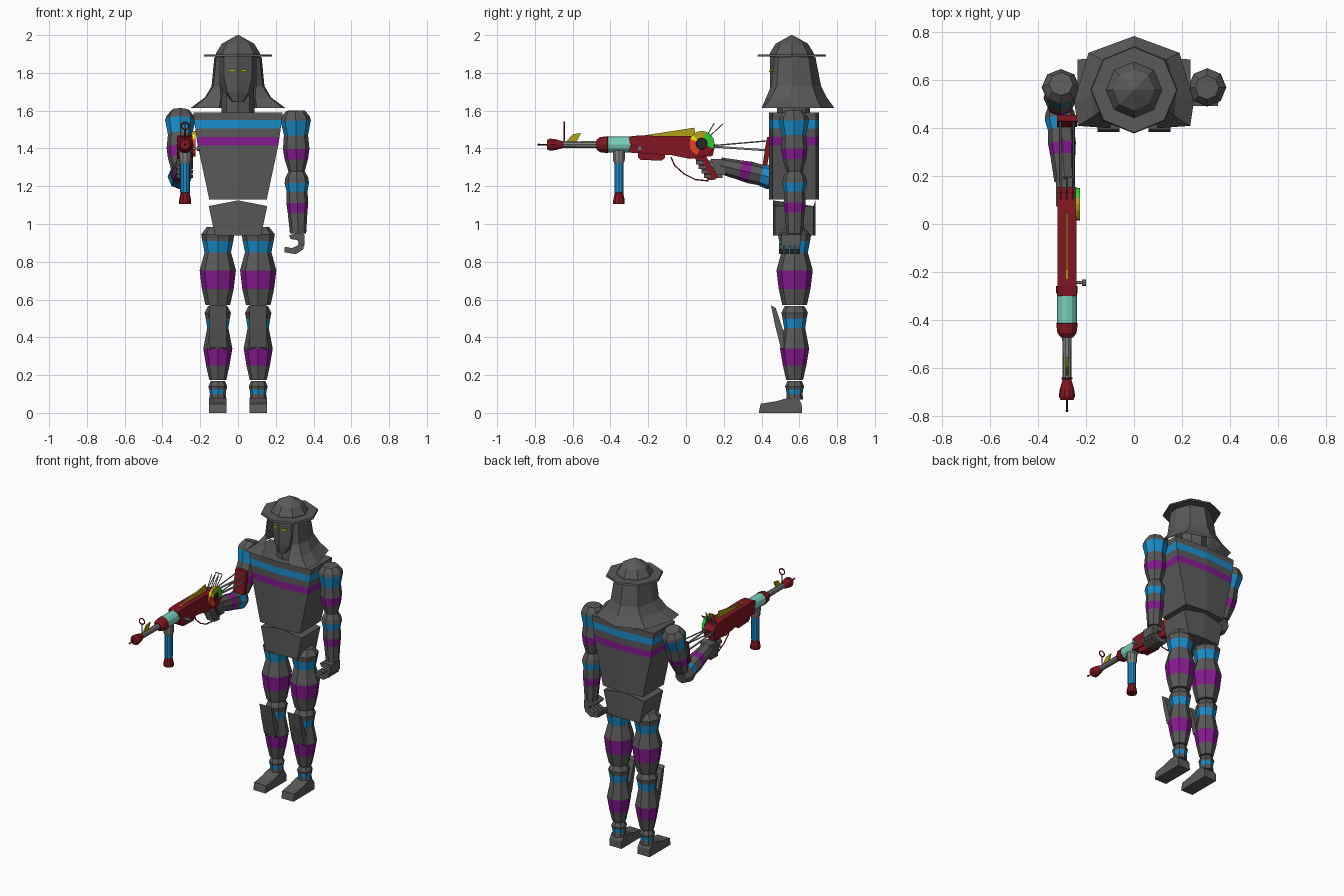
import bpy, math
from mathutils import Vector

if "Cube" in bpy.data.objects:
    bpy.data.objects.remove(bpy.data.objects["Cube"])

COL = {'g': (.10, .10, .10), 'd': (.02, .02, .02), 'b': (.01, .27, .6), 'p': (.24, .01, .28),
       'r': (.22, .008, .015), 'c': (.18, .62, .5), 'y': (.45, .36, .01), 'e': (.9, .8, 0),
       'n': (.02, .6, .03), 'm': (.22, .22, .22), 'o': (.8, .05, .02)}
MAT = {}
for k, c in COL.items():
    MAT[k] = bpy.data.materials.new('paint_' + k)
    MAT[k].diffuse_color = (*c, 1)


def loft(name, rings, cols, closed=True, cap=True):
    """Skin a list of point rings; one colour letter per band."""
    n, verts, faces, idx = len(rings[0]), [], [], []
    letters = sorted(set(cols))
    for r in rings:
        verts += [tuple(p) for p in r]
    for i in range(len(rings) - 1):
        for j in range(n if closed else n - 1):
            k = (j + 1) % n
            faces.append((i * n + j, i * n + k, (i + 1) * n + k, (i + 1) * n + j))
            idx.append(letters.index(cols[i]))
    if cap:
        faces += [tuple(range(n))[::-1], tuple(range(len(verts) - n, len(verts)))]
        idx += [letters.index(cols[0]), letters.index(cols[-1])]
    me = bpy.data.meshes.new(name)
    me.from_pydata(verts, [], faces)
    for c in letters:
        me.materials.append(MAT[c])
    me.polygons.foreach_set('material_index', idx)
    ob = bpy.data.objects.new(name, me)
    bpy.context.collection.objects.link(ob)
    bpy.context.view_layer.objects.active = ob
    bpy.ops.object.mode_set(mode='EDIT')
    bpy.ops.mesh.select_all(action='SELECT')
    bpy.ops.mesh.normals_make_consistent(inside=False)
    bpy.ops.object.mode_set(mode='OBJECT')
    return ob


def limb(name, a, b, stations, cols, n=8):
    """Faceted tube from a to b; stations are (fraction, radius)."""
    a, b = Vector(a), Vector(b)
    d = (b - a).normalized()
    u = Vector((1, 0, 0))
    u = (u - d * u.dot(d)).normalized() if abs(d.x) < .9 else Vector((0, 1, 0))
    v = d.cross(u)
    rings = [[a.lerp(b, t) + (u * math.cos(q) + v * math.sin(q)) * r
              for q in [math.tau * i / n for i in range(n)]] for t, r in stations]
    return loft(name, rings, cols)


def prism(name, pts, lo, hi, col, axis='x'):
    """Extrude a (y,z), (x,z) or (x,y) outline along an axis."""
    f = {'x': lambda t, p: (t, *p), 'y': lambda t, p: (p[0], t, p[1]), 'z': lambda t, p: (*p, t)}[axis]
    return loft(name, [[f(t, p) for p in pts] for t in (lo, hi)], col)


def rod(name, pts, r, col, cyclic=False):
    cu = bpy.data.curves.new(name, 'CURVE')
    cu.dimensions, cu.bevel_depth, cu.bevel_resolution, cu.use_fill_caps = '3D', r, 1, True
    s = cu.splines.new('POLY')
    s.points.add(len(pts) - 1)
    for p, q in zip(s.points, pts):
        p.co = (*q, 1)
    s.use_cyclic_u = cyclic
    cu.materials.append(MAT[col])
    bpy.context.collection.objects.link(bpy.data.objects.new(name, cu))


def oval(z, cy, rx, ry, n=8):
    return [(rx * math.sin(math.tau * i / n), cy - ry * math.cos(math.tau * i / n), z) for i in range(n)]


def block(z, w, front, back, ridge, dz=0):
    return [(-w, front + ridge, z), (0, front, z + dz), (w, front + ridge, z),
            (w, back - ridge, z), (0, back, z + dz), (-w, back - ridge, z)]


# hat and head
limb('hat_crown', (0, .56, 0), (0, .56, 1), [(1.885, .118), (1.905, .116), (1.955, .085), (2, .004)], 'ggg')
limb('hat_brim', (0, .56, 0), (0, .56, 1), [(1.886, .182), (1.898, .178)], 'g')
loft('head', [oval(1.89, .56, .105, .115), oval(1.78, .56, .105, .115), oval(1.70, .55, .08, .105),
              oval(1.645, .52, .035, .07)], 'ggg')
limb('neck', (0, .57, 0), (0, .57, 1), [(1.56, .088), (1.72, .085)], 'g')
for s in (-1, 1):
    loft('eye', [[(s * x, y0 + dy, z) for x, y0, z in
                  [(.01, .443, 1.805), (.045, .458, 1.81), (.05, .46, 1.82), (.015, .445, 1.815)]]
                 for dy in (-.003, .012)], 'e')

# hood cloth, open at the face
half = [(1.885, [(-.095, .47), (-.115, .49), (-.125, .56), (-.09, .65), (0, .685)]),
        (1.73, [(-.095, .45), (-.13, .48), (-.14, .56), (-.105, .67), (0, .715)]),
        (1.67, [(-.09, .425), (-.17, .45), (-.175, .54), (-.14, .69), (0, .745)]),
        (1.615, [(-.10, .40), (-.235, .41), (-.25, .51), (-.19, .715), (0, .785)])]
loft('hood', [[(x, y, z) for x, y in h] + [(-x, y, z) for x, y in h[-2::-1]] for z, h in half],
     'ggg', closed=False, cap=False)

# torso and pelvis
loft('torso', [block(z, w, .44, .705, .018) for z, w in
               [(1.13, .152), (1.415, .213), (1.46, .22), (1.505, .226), (1.55, .232), (1.59, .236)]], 'gpgbg')
loft('pelvis', [block(.94, .122, .46, .685, .01), block(1.095, .155, .46, .685, .01, .03)], 'g')

# legs
for s in (-1, 1):
    x = s * .107
    a, b = (x, .575, 0), (x, .575, 1)
    limb('thigh', a, b, [(.57, .065), (.655, .084), (.755, .096), (.85, .07), (.91, .082), (.945, .088),
                         (.985, .058)], 'gpgbgg')
    limb('shin', a, b, [(.175, .045), (.25, .062), (.34, .077), (.45, .056), (.50, .064), (.53, .07),
                        (.565, .052)], 'gpgbgg')
    limb('ankle', a, b, [(.07, .045), (.10, .042), (.125, .046), (.14, .05), (.168, .038)], 'gbgg')
    prism('foot', [(.385, 0), (.615, 0), (.612, .05), (.59, .08), (.54, .08), (.48, .062), (.395, .048)],
          x - .046, x + .046, 'g')
    prism('knee_guard', [(.45, .57), (.475, .555), (.52, .42), (.52, .33), (.50, .35), (.47, .47)],
          x - .045, x + .045, 'g')

# arms: left hangs, right is bent forward
UPPER = [(0, .05), (.10, .075), (.16, .08), (.40, .064), (.62, .07), (.79, .062), (1, .042)]
FORE = [(0, .042), (.10, .06), (.19, .065), (.33, .055), (.51, .058), (.67, .052), (1, .043)]
for side, sh, el, el2, wr in [
        ('left', (.305, .57, 1.6), (.31, .575, 1.275), (.31, .575, 1.28), (.318, .575, .95)),
        ('right', (-.305, .585, 1.6), (-.31, .49, 1.28), (-.312, .50, 1.235), (-.29, .18, 1.31))]:
    limb(side + '_upper_arm', sh, el, UPPER, 'ggbgpg')
    limb(side + '_forearm', el2, wr, FORE, 'ggbgpg')
for i in range(4):
    y = .492 + i * .029
    prism('left_finger', [(.325, .90), (.35, .89), (.345, .865), (.305, .84), (.245, .85), (.248, .88),
                          (.285, .872), (.312, .885)], y, y + .024, 'g', 'y')
    z = 1.335 - i * .024
    y = .075 + i * .014
    prism('right_finger', [(-.325, y + .075), (-.325, y), (-.30, y - .022), (-.25, y - .022), (-.238, y + .02),
                           (-.258, y + .02), (-.262, y), (-.305, y + .005), (-.305, y + .075)],
          z - .02, z, 'g', 'z')
prism('left_palm', [(.27, .94), (.32, .955), (.352, .945), (.352, .885), (.325, .885), (.315, .915), (.28, .92)],
      .505, .605, 'g', 'y')
prism('right_palm', [(.13, 1.345), (.20, 1.345), (.21, 1.26), (.16, 1.26)], -.325, -.25, 'g')

# gun barrel, sleeve and muzzle, stations measured along y
GX, GZ = -.28, 1.42
ga, gb = (GX, 0, GZ), (GX, 1, GZ)
limb('gun_sleeve', ga, gb, [(-.475, .025), (-.455, .04), (-.415, .045), (-.413, .042), (-.29, .042),
                            (-.288, .045), (-.26, .045)], 'rrrcrr', 12)
limb('gun_barrel', ga, gb, [(-.66, .018), (-.46, .02)], 'm', 10)
limb('muzzle', ga, gb, [(-.735, .026), (-.72, .034), (-.69, .03), (-.645, .017)], 'rrr', 10)
rod('muzzle_tip', [(GX, -.73, GZ), (GX, -.78, GZ)], .004, 'd')
limb('muzzle_tip_ball', ga, gb, [(-.785, .003), (-.78, .007), (-.772, .003)], 'dd')

# gun body and grips
prism('receiver', [(-.30, 1.378), (-.30, 1.462), (-.26, 1.468), (.05, 1.465), (.13, 1.455), (.155, 1.42),
                   (.14, 1.36), (.02, 1.345), (-.08, 1.365)], GX - .04, GX + .04, 'r')
prism('magazine', [(-.255, 1.355), (-.24, 1.34), (-.13, 1.335), (-.11, 1.35), (-.115, 1.39), (-.255, 1.39)],
      GX - .03, GX + .03, 'r')
prism('pistol_grip', [(.04, 1.36), (.105, 1.36), (.17, 1.25), (.155, 1.235), (.115, 1.232)],
      GX - .022, GX + .022, 'r')
rod('trigger_guard', [(GX, y, z) for y, z in [(-.08, 1.355), (-.06, 1.31), (-.01, 1.265), (.05, 1.235),
                                              (.12, 1.228)]], .004, 'r')
limb('foregrip_mount', (GX, -.355, 0), (GX, -.355, 1), [(1.32, .026), (1.335, .032), (1.39, .035)], 'mm', 10)
limb('foregrip', (GX, -.355, 0), (GX, -.355, 1),
     [(1.105, .032), (1.125, .032), (1.165, .024), (1.166, .026), (1.33, .026)], 'rrrb', 10)
rod('side_knob_stem', [(GX + .03, -.245, 1.40), (-.21, -.245, 1.40)], .006, 'm')
limb('side_knob', (-.218, -.245, 1.40), (-.2, -.245, 1.40), [(0, .013), (1, .013)], 'm')

# sights
prism('top_fin', [(-.28, 1.46), (.05, 1.46), (.045, 1.51)], GX - .005, GX + .005, 'y')
prism('front_fin', [(-.635, 1.435), (-.58, 1.435), (-.555, 1.475), (-.60, 1.485)][:2] +
      [(-.555, 1.482), (-.60, 1.475)], GX - .004, GX + .004, 'y')
rod('ring_post', [(GX, -.645, 1.43), (GX, -.645, 1.50)], .004, 'r')
rod('ring_sight', [(GX + .02 * math.cos(i * math.pi / 6), -.645, 1.52 + .02 * math.sin(i * math.pi / 6))
                   for i in range(12)], .004, 'r', True)

# colour dial made of wedges, with dark hub
DY, DZ = .083, 1.425
N = 16
for i in range(N):
    q = [math.tau * (i + k) / N for k in (0, 1)]
    col = 'n' if i < 3 or i >= 15 else 'y' if i < 6 else 'o' if 7 <= i < 11 else 'e' if i == 6 else 'r'
    prism('dial_wedge', [(DY + r * math.cos(t), DZ + r * math.sin(t))
                         for r, t in [(.03, q[0]), (.068, q[0]), (.068, q[1]), (.03, q[1])]],
          GX + .035, GX + .055, col)
limb('dial_hub', (GX + .035, DY, DZ), (GX + .052, DY, DZ), [(0, .03), (1, .028)], 'd', 12)

# rear wire prongs
for x in (GX - .025, GX, GX + .025):
    rod('prong', [(x, .11, 1.45), (x, .195, 1.53)], .003, 'm')
    rod('prong', [(x, .10, 1.45), (x, .15, 1.535)], .003, 'm')
rod('prong_bar', [(GX - .025, .195, 1.53), (GX + .025, .195, 1.53)], .003, 'm')

# wire stock and butt plate
for x in (GX - .028, GX + .028):
    rod('stock_rod', [(x, .14, 1.41), (x, .43, 1.39)], .006, 'm')
    rod('stock_brace', [(x, .14, 1.415), (x, .43, 1.44)], .004, 'm')
prism('butt_plate', [(.405, 1.31), (.42, 1.41), (.43, 1.46), (.455, 1.46), (.445, 1.40), (.43, 1.31)],
      GX - .042, GX + .042, 'r')

for m in bpy.data.materials:
    if m.users and not m.is_grease_pencil:
        m.use_nodes = True
        m.node_tree.nodes["Principled BSDF"].inputs["Base Color"].default_value = m.diffuse_color
